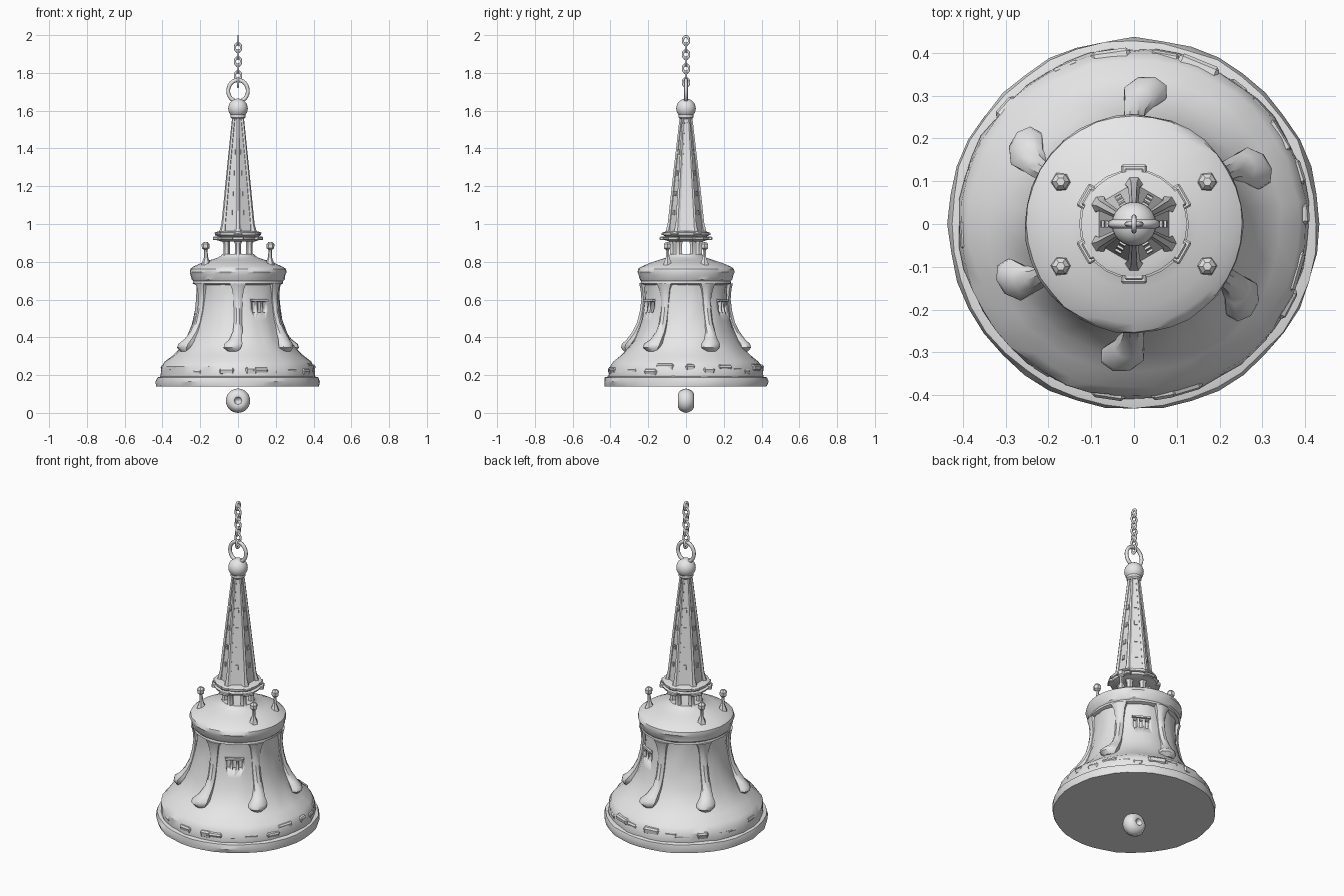
import bpy, bmesh, math, random
from mathutils import Matrix, Vector

random.seed(7)
if "Cube" in bpy.data.objects:
    bpy.data.objects.remove(bpy.data.objects["Cube"])

stone = bpy.data.materials.new("grey stone")
stone.use_nodes = True
GREY = (0.8, 0.8, 0.8, 1)
stone.diffuse_color = GREY
stone.node_tree.nodes["Principled BSDF"].inputs["Base Color"].default_value = GREY

SIX = [math.radians(30 + 60 * k) for k in range(6)]


def finish(bm, name, angle=35):
    """Turn a bmesh into a shaded object."""
    bmesh.ops.recalc_face_normals(bm, faces=bm.faces)
    mesh = bpy.data.meshes.new(name)
    bm.to_mesh(mesh)
    bm.free()
    mesh.materials.append(stone)
    ob = bpy.data.objects.new(name, mesh)
    bpy.context.collection.objects.link(ob)
    bpy.ops.object.select_all(action="DESELECT")
    ob.select_set(True)
    bpy.context.view_layer.objects.active = ob
    bpy.ops.object.shade_smooth_by_angle(angle=math.radians(angle))
    return ob


def skin(bm, rings):
    """Join equal closed rings of points and cap both ends."""
    loops = [[bm.verts.new(p) for p in ring] for ring in rings]
    n = len(loops[0])
    for a, b in zip(loops, loops[1:]):
        for i in range(n):
            j = (i + 1) % n
            bm.faces.new((a[i], a[j], b[j], b[i]))
    bm.faces.new(loops[0][::-1])
    bm.faces.new(loops[-1])


def lathe(name, profile, sides=48, rough=0.0, turn=0.0, angle=35):
    """Revolve (radius, height) points about z, with optional worn edges."""
    bm = bmesh.new()
    rings = []
    for r, z in profile:
        ring = []
        for i in range(sides):
            a = turn + math.tau * i / sides
            rr = r + random.uniform(-rough, rough)
            ring.append((rr * math.cos(a), rr * math.sin(a), z))
        rings.append(ring)
    skin(bm, rings)
    return finish(bm, name, angle)


def loft(bm, path, a, sides=8):
    """Loft (radius, sideways, height, half width, half depth) stations at angle a."""
    out = Vector((math.cos(a), math.sin(a), 0))
    side = Vector((-math.sin(a), math.cos(a), 0))
    rings = []
    for r, t, z, w, d in path:
        ring = []
        for i in range(sides):
            q = math.tau * (i + 0.5) / sides
            ring.append(out * (r + d * math.cos(q)) + side * (t + w * math.sin(q))
                        + Vector((0, 0, z)))
        rings.append(ring)
    skin(bm, rings)


def lofts(name, path, angles, sides=8, angle=40):
    bm = bmesh.new()
    for a in angles:
        loft(bm, path, a, sides)
    return finish(bm, name, angle)


def box(bm, a, r, t, z, size, tilt=0.0):
    """Box sized (radial, sideways, height) placed at angle a."""
    m = (Matrix.Rotation(a, 4, "Z") @ Matrix.Translation((r, t, z))
         @ Matrix.Rotation(tilt, 4, "Y") @ Matrix.Diagonal((*size, 1)))
    bmesh.ops.create_cube(bm, size=1, matrix=m)


def link(name, z, radius, wire, stretch, turn):
    bpy.ops.mesh.primitive_torus_add(
        major_segments=24, minor_segments=8, major_radius=radius, minor_radius=wire,
        location=(0, 0, z), rotation=(math.pi / 2, 0, turn))
    ob = bpy.context.object
    ob.name = name
    ob.scale.y = stretch
    ob.data.materials.append(stone)
    bpy.ops.object.shade_smooth_by_angle(angle=math.radians(60))


# Bell-shaped body with flaring worn skirt
lathe("rim", [(0.43, 0.14), (0.434, 0.165), (0.428, 0.188), (0.40, 0.195)], 40, 0.004)
body = lathe("bell_body", [
    (0.405, 0.15), (0.41, 0.2), (0.405, 0.245), (0.385, 0.272), (0.345, 0.305),
    (0.31, 0.34), (0.28, 0.38), (0.257, 0.43), (0.238, 0.49), (0.226, 0.55),
    (0.22, 0.61), (0.22, 0.67), (0.225, 0.71)], 48, 0.004)

# Three narrow slots cut under each of two hoods
bm = bmesh.new()
for a in (math.radians(-60), math.radians(60)):
    for t in (-0.032, 0, 0.032):
        box(bm, a, 0.23, t, 0.56, (0.07, 0.018, 0.055))
cutter = finish(bm, "window_cutter")
cutter.hide_render = True
cut = body.modifiers.new("windows", "BOOLEAN")
cut.operation = "DIFFERENCE"
cut.object = cutter
bpy.ops.object.select_all(action="DESELECT")
bpy.context.view_layer.objects.active = body
body.select_set(True)
bpy.ops.object.modifier_apply(modifier="windows")
bpy.data.objects.remove(cutter)

bm = bmesh.new()
for a in (math.radians(-60), math.radians(60)):
    box(bm, a, 0.226, 0, 0.595, (0.016, 0.1, 0.01))
finish(bm, "window_hoods")

# Rough stones along the skirt edge
bm = bmesh.new()
for i in range(26):
    a = math.tau * (i + random.uniform(-0.3, 0.3)) / 26
    box(bm, a, random.uniform(0.378, 0.388), 0, random.uniform(0.215, 0.245),
        (0.05, random.uniform(0.05, 0.1), random.uniform(0.03, 0.045)),
        random.uniform(0.1, 0.5))
bmesh.ops.bevel(bm, geom=bm.edges[:], offset=0.008, segments=1, affect="EDGES")
finish(bm, "skirt_stones")

# Six buttresses, each ending in a foot that curls sideways
lofts("buttresses", [
    (0.228, 0, 0.685, 0.048, 0.022), (0.222, 0, 0.655, 0.034, 0.02),
    (0.216, 0, 0.60, 0.025, 0.022), (0.222, 0, 0.54, 0.024, 0.024),
    (0.235, 0, 0.48, 0.024, 0.026), (0.258, -0.002, 0.43, 0.027, 0.028),
    (0.285, -0.012, 0.39, 0.036, 0.03), (0.305, -0.025, 0.365, 0.052, 0.037),
    (0.31, -0.03, 0.345, 0.05, 0.037), (0.305, -0.025, 0.325, 0.03, 0.025)], SIX)

# Cornice and shallow roof
lathe("cornice_and_roof", [
    (0.215, 0.675), (0.24, 0.685), (0.238, 0.697), (0.246, 0.705), (0.25, 0.73),
    (0.256, 0.745), (0.252, 0.763), (0.235, 0.775), (0.195, 0.793),
    (0.15, 0.808), (0.11, 0.82), (0.09, 0.832), (0.085, 0.84)], 36, 0.002)

# Four roof finials with knobbed heads
lofts("roof_finials", [
    (0.195, 0, 0.77, 0.03, 0.03), (0.195, 0, 0.80, 0.02, 0.02),
    (0.195, 0, 0.825, 0.01, 0.01), (0.197, 0, 0.863, 0.009, 0.009),
    (0.198, 0, 0.872, 0.02, 0.02), (0.198, 0, 0.893, 0.021, 0.021),
    (0.198, 0, 0.905, 0.01, 0.01)], [SIX[0], SIX[2], SIX[3], SIX[5]], 6)

# Open lantern posts
lofts("lantern_posts", [
    (0.072, 0, 0.81, 0.026, 0.024), (0.07, 0, 0.845, 0.017, 0.017),
    (0.07, 0, 0.895, 0.017, 0.017), (0.075, 0, 0.925, 0.028, 0.026)], SIX, 6)

# Six-sided spire base with corner blocks
lathe("lantern_cornice", [
    (0.09, 0.908), (0.122, 0.918), (0.128, 0.93), (0.11, 0.935),
    (0.122, 0.941), (0.124, 0.955), (0.10, 0.962)], 24, 0.001)
bm = bmesh.new()
for a in SIX:
    box(bm, a, 0.122, 0, 0.924, (0.034, 0.06, 0.018))
    box(bm, a, 0.116, 0, 0.948, (0.03, 0.045, 0.014))
bmesh.ops.bevel(bm, geom=bm.edges[:], offset=0.004, segments=1, affect="EDGES")
finish(bm, "corner_blocks")

# Tapered six-sided spire, raised ribs and small studs on its faces
lathe("spire", [(0.096, 0.955), (0.078, 1.1), (0.06, 1.27), (0.024, 1.58)],
      6, 0, SIX[0], 20)
lofts("spire_ribs", [
    (0.094, 0, 0.955, 0.022, 0.018), (0.086, 0, 1.0, 0.014, 0.013),
    (0.058, 0, 1.27, 0.011, 0.011), (0.022, 0, 1.59, 0.008, 0.01)], SIX, 6)
bm = bmesh.new()
for k in range(6):
    for z in (1.06, 1.16, 1.27, 1.38):
        r = 0.866 * (0.092 - 0.111 * (z - 0.98))
        box(bm, math.radians(60 * k), r, 0, z, (0.01, 0.016, 0.026), -0.1)
finish(bm, "spire_studs")

# Ball on the tip
bpy.ops.mesh.primitive_uv_sphere_add(segments=24, ring_count=14, radius=0.052,
                                     location=(0, 0, 1.612))
ball = bpy.context.object
ball.name = "spire_ball"
ball.data.materials.append(stone)
bpy.ops.object.shade_smooth_by_angle(angle=math.radians(60))
lathe("ball_collar", [(0.03, 1.555), (0.04, 1.565), (0.04, 1.58), (0.03, 1.59)], 16)

# Hanging ring and chain
link("hanging_ring", 1.705, 0.052, 0.010, 1.1, 0)
for i in range(7):
    link(f"chain_link_{i + 1}", 1.971 - 0.037 * i, 0.0165, 0.006, 1.29,
         math.pi / 2 if i % 2 == 0 else 0)

# Bead-shaped clapper, dimpled front and back, floating under the bell
bead = lathe("clapper", [
    (0.003, -0.022), (0.014, -0.03), (0.02, -0.041), (0.035, -0.043), (0.052, -0.032),
    (0.061, -0.015), (0.0645, 0), (0.061, 0.015), (0.052, 0.032), (0.035, 0.043),
    (0.02, 0.041), (0.014, 0.03), (0.003, 0.022)], 24, 0, 0, 50)
bead.rotation_euler.x = math.pi / 2
bead.location.z = 0.0645
